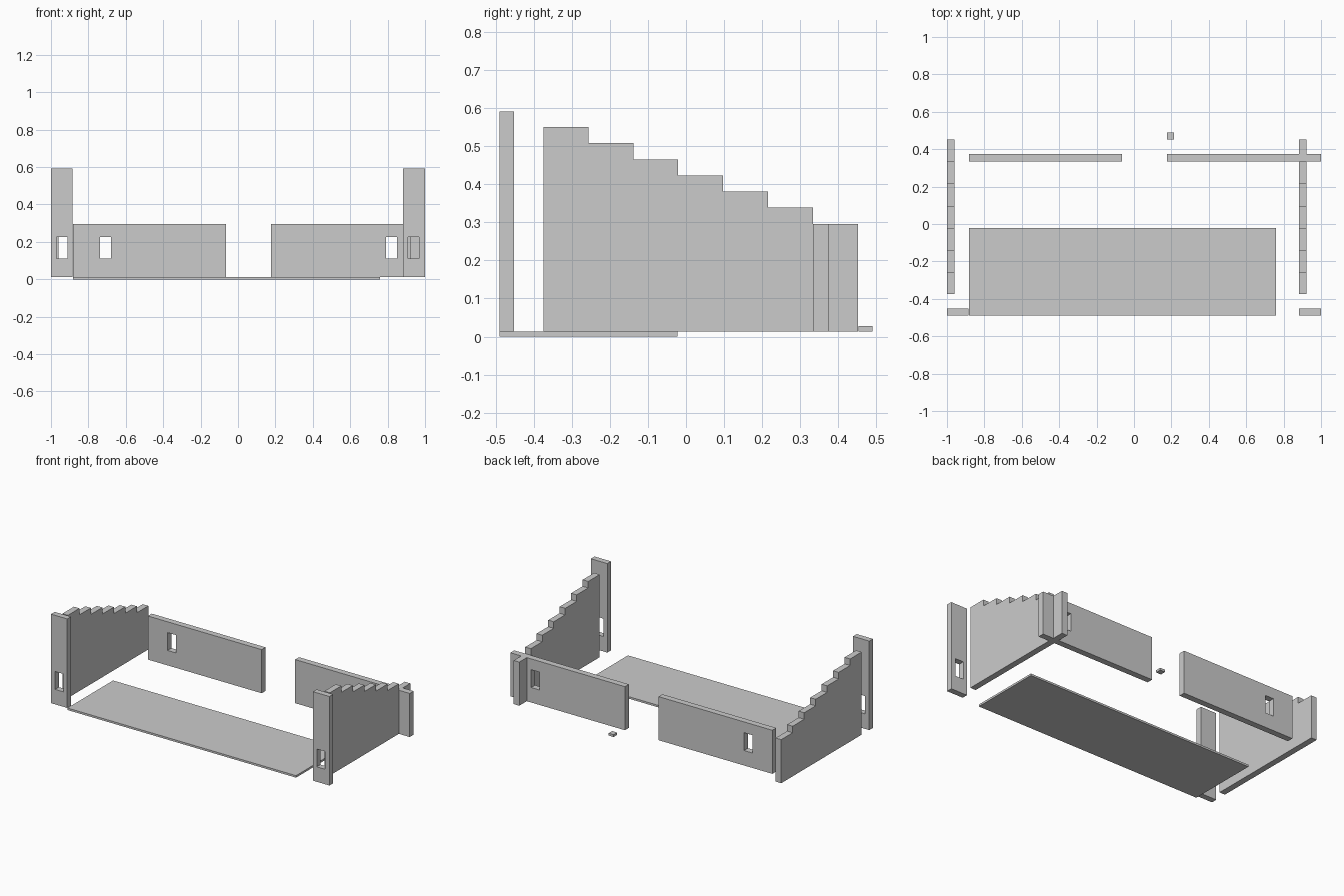
import bpy, bmesh

if "Cube" in bpy.data.objects:
    bpy.data.objects.remove(bpy.data.objects["Cube"])

BASE = 0.013           # underside of all walls
T = 0.04               # wall thickness


def prism(name, points, x0, x1):
    """Extrude a (y, z) profile along x from x0 to x1."""
    bm = bmesh.new()
    face = bm.faces.new([bm.verts.new((x0, y, z)) for y, z in points])
    out = bmesh.ops.extrude_face_region(bm, geom=[face])
    verts = [g for g in out["geom"] if isinstance(g, bmesh.types.BMVert)]
    bmesh.ops.translate(bm, verts=verts, vec=(x1 - x0, 0, 0))
    bmesh.ops.recalc_face_normals(bm, faces=bm.faces[:])
    mesh = bpy.data.meshes.new(name)
    bm.to_mesh(mesh)
    bm.free()
    obj = bpy.data.objects.new(name, mesh)
    bpy.context.collection.objects.link(obj)
    return obj


def box(name, x0, x1, y0, y1, z0, z1):
    return prism(name, [(y0, z0), (y1, z0), (y1, z1), (y0, z1)], x0, x1)


def slotted_wall(name, x0, x1, y0, y1, z1, slot_x):
    """Upright wall with one rectangular slot through it."""
    wall = box(name, x0, x1, y0, y1, BASE, z1)
    cutter = box("slot_cutter", slot_x, slot_x + 0.06, y0 - 0.05, y1 + 0.05, 0.11, 0.226)
    cutter.hide_render = True
    mod = wall.modifiers.new("slot", 'BOOLEAN')
    mod.operation, mod.solver, mod.object = 'DIFFERENCE', 'EXACT', cutter
    bpy.context.view_layer.objects.active = wall
    bpy.ops.object.modifier_apply(modifier=mod.name)
    bpy.data.objects.remove(cutter, do_unlink=True)
    return wall


# Floor slab
box("floor", -0.882, 0.76, -0.49, -0.022, 0, BASE)

# Tall front posts
slotted_wall("front_post_left", -1.0, -0.884, -0.49, -0.452, 0.591, -0.971)
slotted_wall("front_post_right", 0.882, 1.0, -0.49, -0.452, 0.591, 0.909)

# Low back walls with a doorway gap between them
slotted_wall("back_wall_left", -0.882, -0.064, 0.334, 0.374, 0.296, -0.739)
slotted_wall("back_wall_right", 0.177, 1.0, 0.334, 0.374, 0.296, 0.79)

# Stepped side walls, descending to the back
steps, y_start, y_end = 7, -0.374, 0.451
run = (y_end - y_start) / steps
profile = [(y_end, BASE), (y_start, BASE)]
for i in range(steps):
    z = 0.55 - i * (0.55 - 0.296) / (steps - 1)
    profile += [(y_start + i * run, z), (y_start + (i + 1) * run, z)]
prism("side_wall_left", profile, -1.0, -1.0 + T)
prism("side_wall_right", profile, 0.882, 0.882 + T)

# Small loose block behind the doorway
box("small_block", 0.177, 0.213, 0.453, 0.49, BASE, 0.028)
